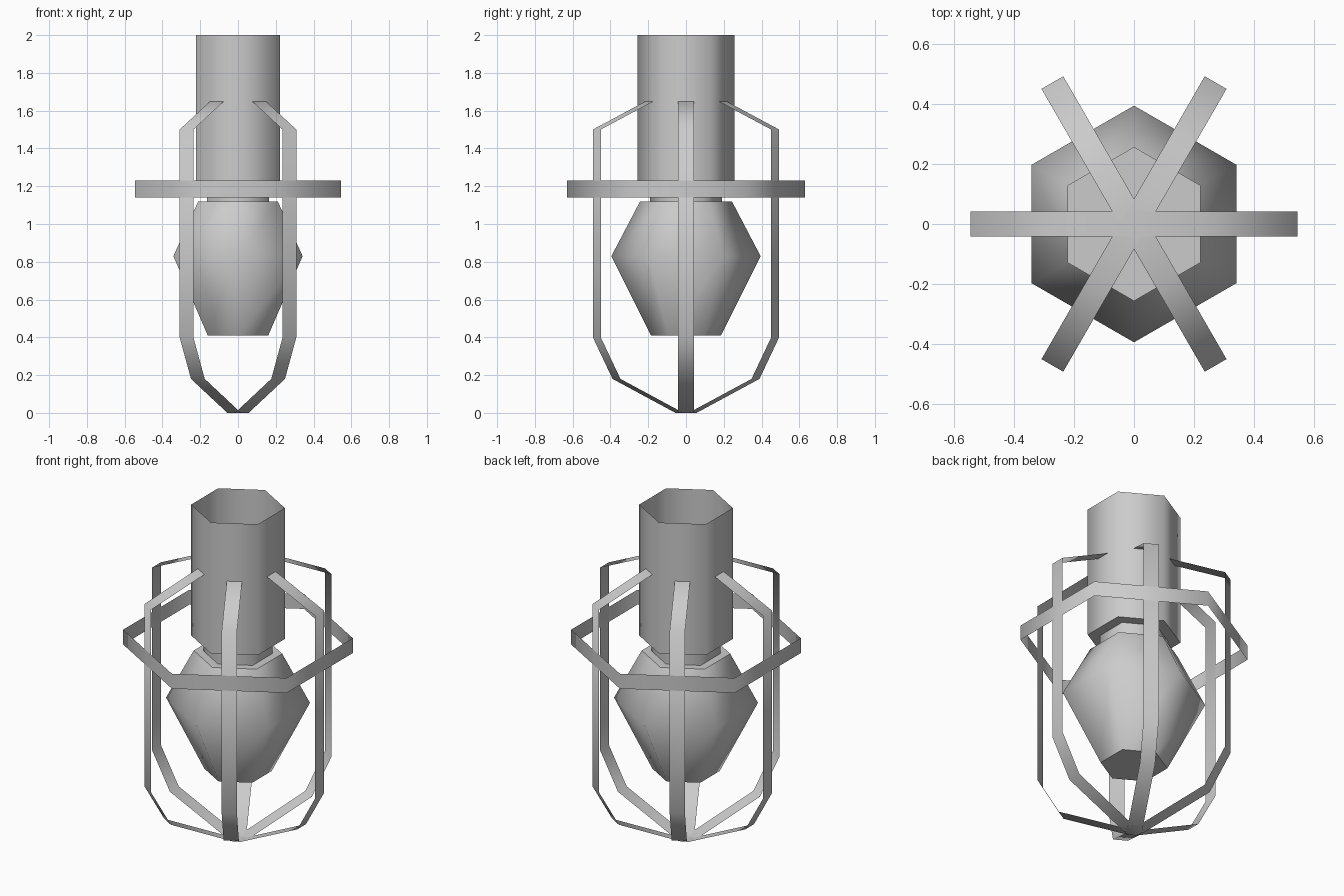
import bpy
from math import cos, sin, pi, radians

cube = bpy.data.objects.get("Cube")
if cube:
    bpy.data.objects.remove(cube, do_unlink=True)

SIDES = 6

grey = bpy.data.materials.new("plain_grey")
grey.use_nodes = True
grey.diffuse_color = (0.6, 0.6, 0.6, 1)
grey.node_tree.nodes["Principled BSDF"].inputs["Base Color"].default_value = (0.6, 0.6, 0.6, 1)


def make_object(name, verts, faces, angle):
    mesh = bpy.data.meshes.new(name)
    mesh.from_pydata(verts, [], faces)
    mesh.materials.append(grey)
    obj = bpy.data.objects.new(name, mesh)
    bpy.context.collection.objects.link(obj)
    bpy.ops.object.select_all(action="DESELECT")
    obj.select_set(True)
    bpy.context.view_layer.objects.active = obj
    bpy.ops.object.shade_smooth_by_angle(angle=radians(angle))
    return obj


def hexagonal(name, profile, bottom=False, top=False, angle=61.5):
    """Six-sided shell through (radius, height) points, with corners on the y axis."""
    verts = [(r * cos(pi / 6 + k * pi / 3), r * sin(pi / 6 + k * pi / 3), z)
             for r, z in profile for k in range(SIDES)]
    faces = []
    for i in range(len(profile) - 1):
        a, b = i * SIDES, (i + 1) * SIDES
        for k in range(SIDES):
            n = (k + 1) % SIDES
            faces.append((a + k, a + n, b + n, b + k))
    if bottom:
        faces.append(tuple(reversed(range(SIDES))))
    if top:
        faces.append(tuple(range(len(verts) - SIDES, len(verts))))
    return make_object(name, verts, faces, angle)


def strip(name, path, half_width, turn):
    """Thin flat strap along a (radius, height) path, turned about the z axis."""
    c, s = cos(turn), sin(turn)
    verts = [(r * c - w * s, r * s + w * c, z)
             for r, z in path for w in (-half_width, half_width)]
    faces = [(2 * i, 2 * i + 1, 2 * i + 3, 2 * i + 2) for i in range(len(path) - 1)]
    return make_object(name, verts, faces, 89)


# Open socket tube with a floor, short neck and bulb
hexagonal("socket_tube", [(0.257, 1.21), (0.257, 2.0)], bottom=True)
hexagonal("bulb_neck", [(0.19, 1.12), (0.19, 1.21)])
hexagonal("bulb", [(0.185, 0.41), (0.395, 0.83), (0.243, 1.12)], bottom=True, top=True)

# Cage: a band around six bent straps
hexagonal("cage_band", [(0.63, 1.14), (0.63, 1.23)])
rib_path = [(0, 0), (0.04, 0), (0.425, 0.18), (0.545, 0.4),
            (0.545, 1.5), (0.222, 1.65), (0, 1.65)]
for k in range(SIDES):
    strip(f"cage_rib_{k + 1}", rib_path, 0.042, k * pi / 3)
